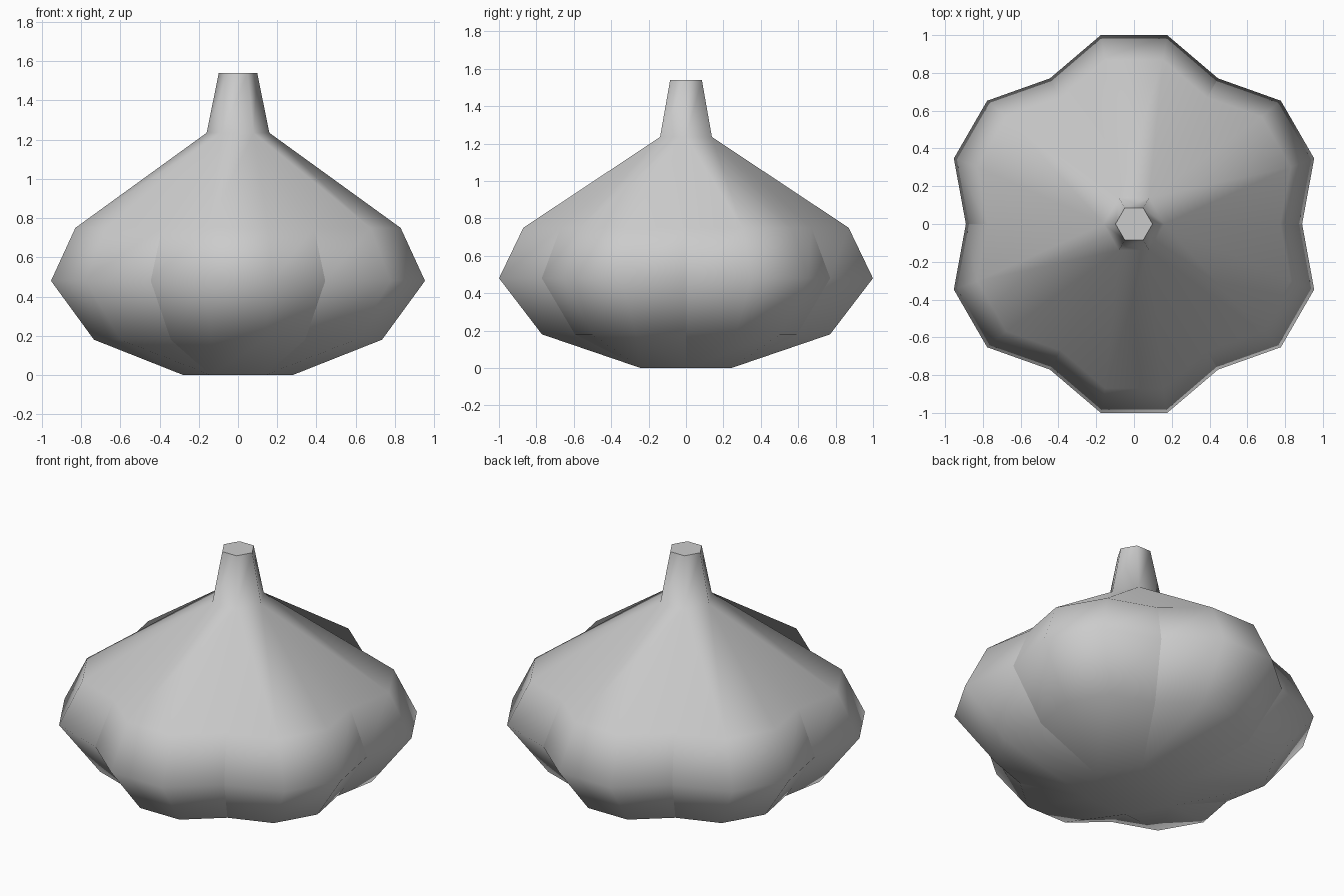
import bpy, bmesh, math

cube = bpy.data.objects.get("Cube")
if cube:
    bpy.data.objects.remove(cube, do_unlink=True)

LOBES = 6
STEPS = LOBES * 3          # each lobe: one valley point and two bulge points
VALLEY = 0.877             # valley radius relative to the bulge

# Bulb and stem profile: height, radius, lobed or plain hexagon
PROFILE = [
    (0.0, 0.28, False),
    (0.18, 0.782, True),
    (0.48, 1.015, True),
    (0.75, 0.883, True),
    (1.235, 0.16, False),
    (1.54, 0.098, False),
]


def point(bm, angle, radius, z):
    return bm.verts.new((radius * math.cos(angle), radius * math.sin(angle), z))


def make_ring(bm, z, radius, lobed):
    """Return one vertex per step; plain rings share each corner."""
    if lobed:
        return [point(bm, math.tau * k / STEPS,
                      radius * (1 if k % 3 else VALLEY), z) for k in range(STEPS)]
    corners = [point(bm, math.tau * k / LOBES, radius, z) for k in range(LOBES)]
    return [corners[round(k / 3) % LOBES] for k in range(STEPS)]


def unique(verts):
    return list(dict.fromkeys(verts))


bm = bmesh.new()
rings = [make_ring(bm, *row) for row in PROFILE]

# Side walls, collapsing to triangles where a corner is shared
for low, high in zip(rings, rings[1:]):
    for k in range(STEPS):
        n = (k + 1) % STEPS
        corners = unique([low[k], low[n], high[n], high[k]])
        if len(corners) > 2:
            bm.faces.new(corners)

# Flat base and stem cut
bm.faces.new(unique(reversed(rings[0])))
bm.faces.new(unique(rings[-1]))
bmesh.ops.recalc_face_normals(bm, faces=bm.faces)

# Smooth skin with creases in the valleys and around the stem cut
for face in bm.faces:
    face.smooth = True
for low, high in zip(rings[:3], rings[1:4]):
    for k in range(0, STEPS, 3):
        bm.edges.get((low[k], high[k])).smooth = False
top = unique(rings[-1])
for a, b in zip(top, top[1:] + top[:1]):
    bm.edges.get((a, b)).smooth = False

mesh = bpy.data.meshes.new("garlic_bulb")
bm.to_mesh(mesh)
bm.free()
bulb = bpy.data.objects.new("garlic_bulb", mesh)
bpy.context.collection.objects.link(bulb)

# Pale grey skin
skin = bpy.data.materials.new("pale_grey_skin")
skin.use_nodes = True
colour = (0.6, 0.6, 0.6, 1)
skin.diffuse_color = colour
skin.node_tree.nodes["Principled BSDF"].inputs["Base Color"].default_value = colour
mesh.materials.append(skin)
